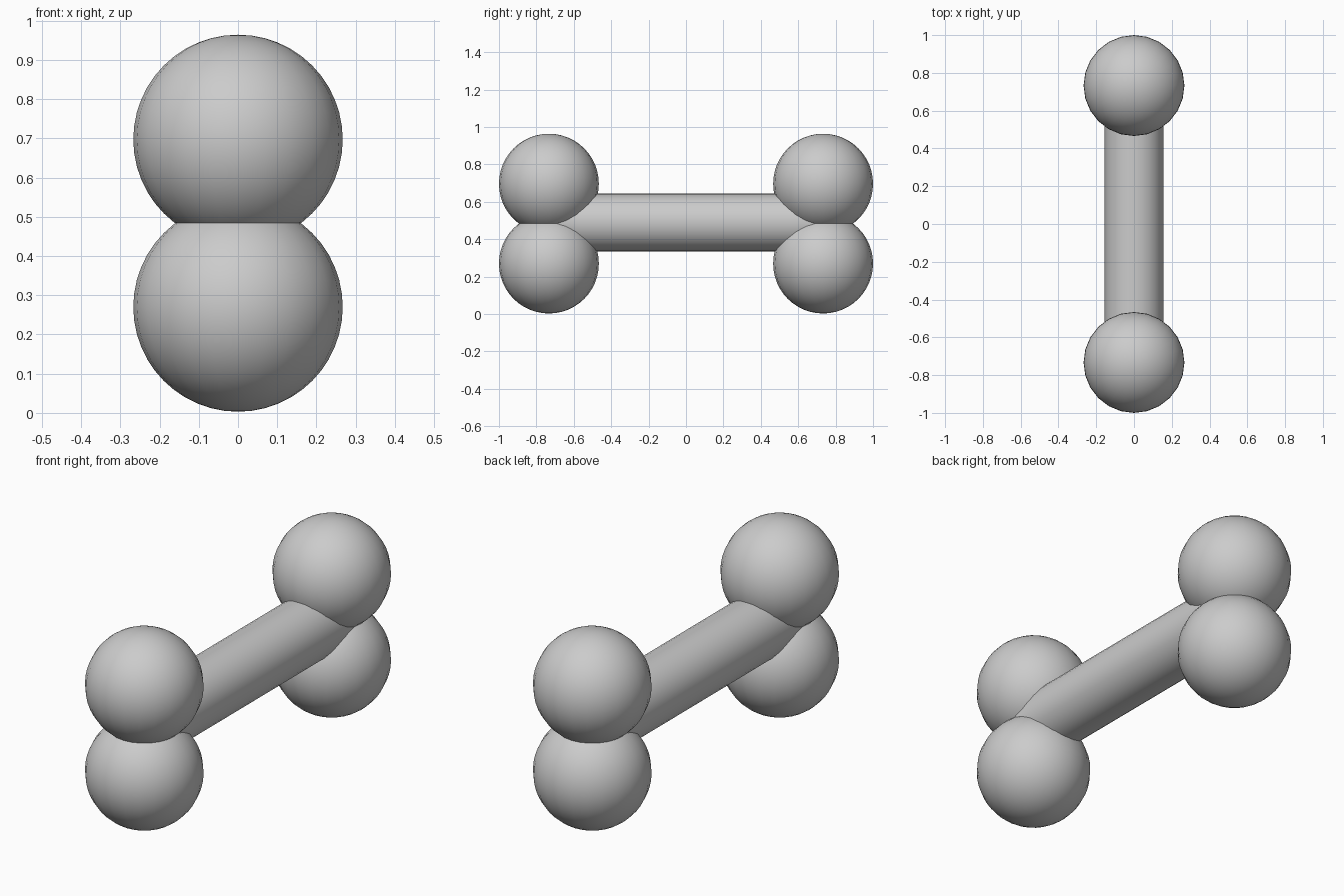
import bpy
import math

if "Cube" in bpy.data.objects:
    bpy.data.objects.remove(bpy.data.objects["Cube"])

R = 0.267          # ball radius
END_Y = 0.733      # distance of the balls from the middle


def finish(name):
    ob = bpy.context.object
    ob.name = name
    bpy.ops.object.shade_smooth_by_angle(angle=math.radians(40))
    return ob


# Two stacked balls at each end
for side, y in (("front", -END_Y), ("back", END_Y)):
    for level, z in (("lower", 0.27), ("upper", 0.697)):
        bpy.ops.mesh.primitive_uv_sphere_add(
            segments=24, ring_count=24, radius=R, location=(0, y, z))
        finish(f"{side}_{level}_ball")

# Round shaft joining the two ends, its caps buried inside the balls
bpy.ops.mesh.primitive_cylinder_add(
    vertices=32, radius=0.155, depth=2 * 0.72,
    location=(0, 0, 0.49), rotation=(math.pi / 2, 0, 0))
finish("shaft")
